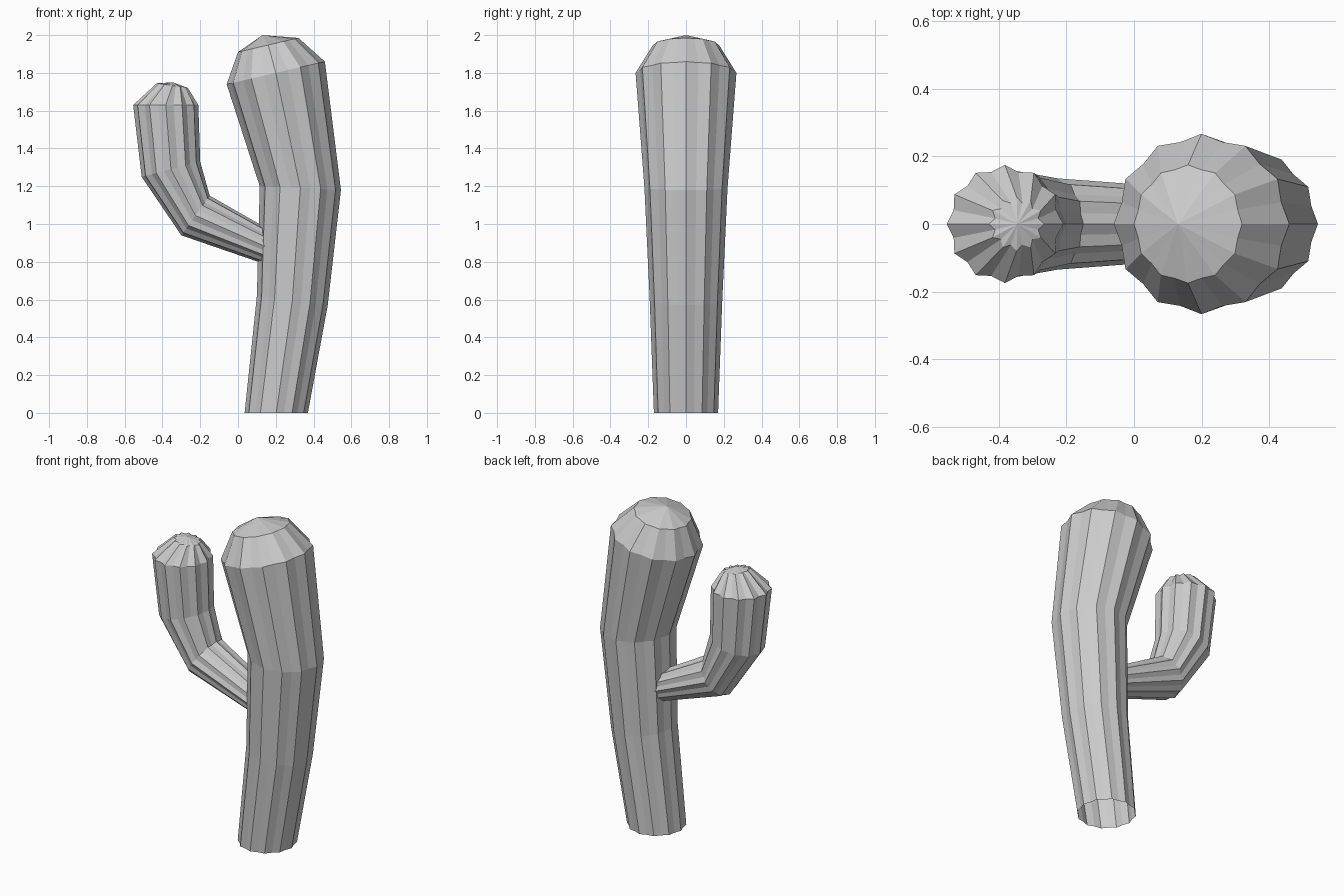
import bpy
import bmesh
from math import cos, sin, tau

if "Cube" in bpy.data.objects:
    bpy.data.objects.remove(bpy.data.objects["Cube"], do_unlink=True)

RIBS = 12

grey = bpy.data.materials.new("plain grey")
grey.use_nodes = True
colour = (0.6, 0.6, 0.6, 1.0)
grey.diffuse_color = colour
grey.node_tree.nodes["Principled BSDF"].inputs["Base Color"].default_value = colour


def ribbed_ring(bm, left, right, depth, valley):
    """Ring spanning two side points (x, z), with ridges and shallower valleys."""
    cx, cz = (left[0] + right[0]) / 2, (left[1] + right[1]) / 2
    hx, hz = (right[0] - left[0]) / 2, (right[1] - left[1]) / 2
    verts = []
    for i in range(RIBS * 2):
        angle = tau * i / (RIBS * 2)
        r = valley if i % 2 else 1.0
        c, s = r * cos(angle), r * sin(angle)
        verts.append(bm.verts.new((cx + hx * c, depth * s, cz + hz * c)))
    return verts


def ribbed_stem(name, rings, tip):
    """Open-bottomed stem lofted through the rings and closed at the tip."""
    bm = bmesh.new()
    loops = [ribbed_ring(bm, *ring) for ring in rings]
    n = RIBS * 2
    for low, high in zip(loops, loops[1:]):
        for i in range(n):
            j = (i + 1) % n
            bm.faces.new((low[i], low[j], high[j], high[i]))
    apex = bm.verts.new((tip[0], 0, tip[1]))
    for i in range(n):
        bm.faces.new((loops[-1][i], loops[-1][(i + 1) % n], apex))
    mesh = bpy.data.meshes.new(name)
    bm.to_mesh(mesh)
    bm.free()
    mesh.materials.append(grey)
    obj = bpy.data.objects.new(name, mesh)
    bpy.context.collection.objects.link(obj)
    return obj


# Bowed main trunk, widening upwards to a domed cap
ribbed_stem("trunk", [
    ((0.035, 0.0), (0.37, 0.0), 0.17, 0.94),
    ((0.10, 0.62), (0.475, 0.57), 0.192, 0.94),
    ((0.115, 1.20), (0.545, 1.18), 0.22, 0.94),
    ((-0.06, 1.74), (0.46, 1.86), 0.267, 0.94),
    ((0.0, 1.91), (0.32, 1.985), 0.175, 0.95),
], (0.13, 2.0))

# Side arm, leaving the trunk sideways and bending upright
ribbed_stem("side_arm", [
    ((0.15, 0.785), (0.20, 0.95), 0.105, 0.92),
    ((-0.30, 0.94), (-0.15, 1.15), 0.135, 0.92),
    ((-0.51, 1.25), (-0.20, 1.33), 0.158, 0.92),
    ((-0.555, 1.63), (-0.21, 1.63), 0.175, 0.91),
    ((-0.43, 1.745), (-0.265, 1.72), 0.08, 0.8),
], (-0.345, 1.75))
